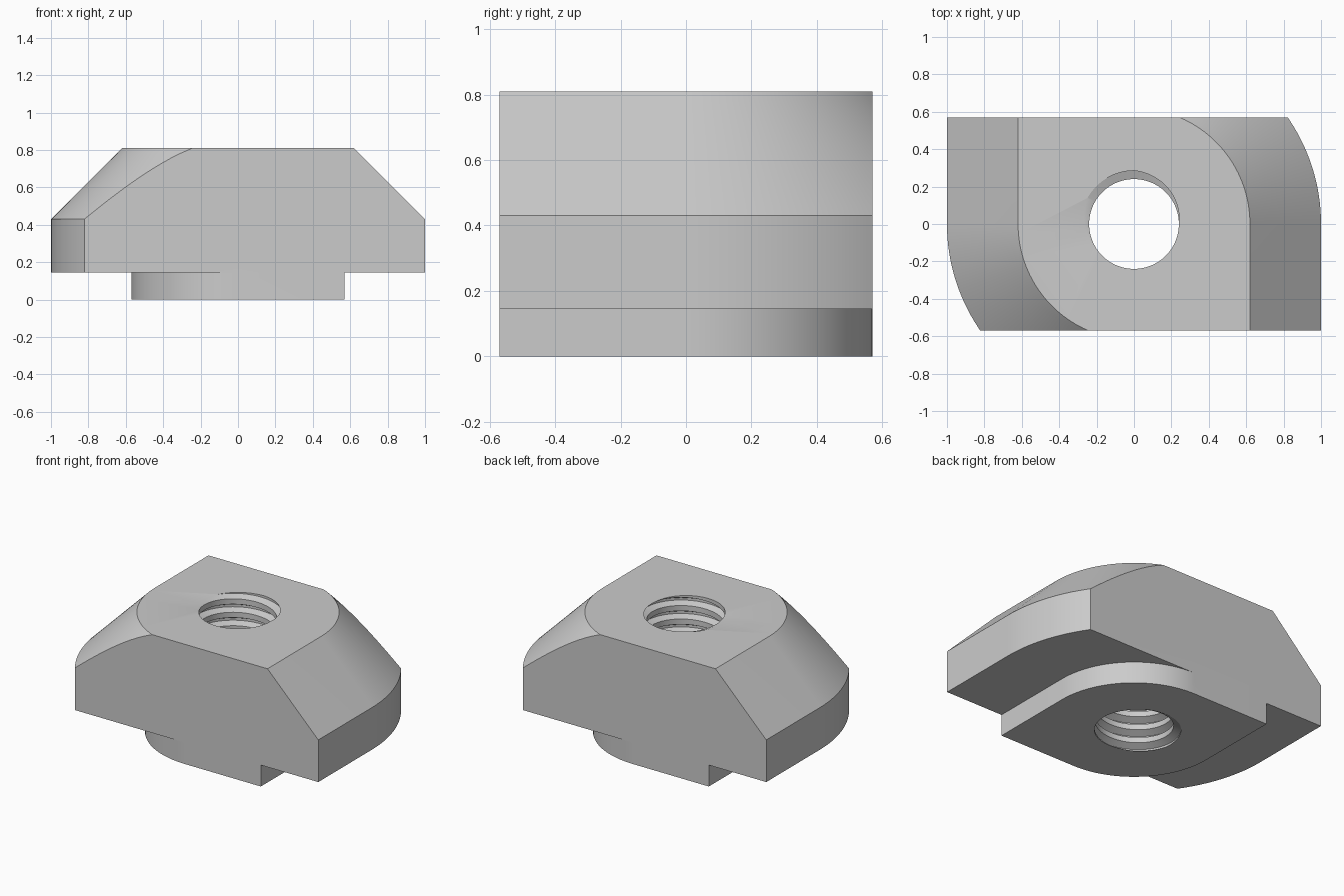
import bpy, bmesh, math

if "Cube" in bpy.data.objects:
    bpy.data.objects.remove(bpy.data.objects["Cube"], do_unlink=True)

HALF_DEPTH = 0.57
TOP = 0.81
ARC_STEPS = 28

steel = bpy.data.materials.new("plain grey steel")
steel.use_nodes = True
grey = (0.6, 0.6, 0.6, 1)
steel.diffuse_color = grey
steel.node_tree.nodes["Principled BSDF"].inputs["Base Color"].default_value = grey


def make_object(name, bm):
    bmesh.ops.recalc_face_normals(bm, faces=bm.faces)
    mesh = bpy.data.meshes.new(name)
    bm.to_mesh(mesh)
    bm.free()
    mesh.materials.append(steel)
    ob = bpy.data.objects.new(name, mesh)
    bpy.context.collection.objects.link(ob)
    return ob


def outline(radius):
    """Block outline with two opposite corners rounded about the centre."""
    sweep = math.asin(min(1, HALF_DEPTH / radius))
    half = [(radius, -HALF_DEPTH)]
    for i in range(ARC_STEPS + 1):
        a = sweep * i / ARC_STEPS
        half.append((radius * math.cos(a), radius * math.sin(a)))
    return half + [(-x, -y) for x, y in half]


def loft(name, sections):
    """Closed solid through (z, radius) sections."""
    bm = bmesh.new()
    rings = [[bm.verts.new((x, y, z)) for x, y in outline(r)] for z, r in sections]
    for low, high in zip(rings, rings[1:]):
        n = len(low)
        for i in range(n):
            j = (i + 1) % n
            bm.faces.new((low[i], low[j], high[j], high[i]))
    bm.faces.new(rings[0][::-1])
    bm.faces.new(rings[-1])
    return make_object(name, bm)


# Thread: groove profile as (phase, radius) around one turn
PITCH = 0.091
MINOR, MAJOR = 0.24, 0.285
PROFILE = [(0, MINOR), (0.25, MAJOR), (0.42, MAJOR), (0.6, MINOR), (1, MINOR)]


def thread_radius(phase):
    phase %= 1
    for (a, ra), (b, rb) in zip(PROFILE, PROFILE[1:]):
        if phase <= b:
            return ra + (rb - ra) * (phase - a) / (b - a)


def thread_cutter(low, high, columns=96):
    bm = bmesh.new()
    turns = int((high - low) / PITCH) + 3
    grid = []
    for c in range(columns + 1):
        turn = c / columns
        a = math.tau * turn
        column = []
        for k in range(-2, turns):
            for phase, _ in PROFILE[:-1]:
                z = TOP + PITCH * (turn - phase - k)
                z = max(low, min(high, z))
                r = thread_radius(turn - (z - TOP) / PITCH)
                column.append(bm.verts.new((r * math.cos(a), r * math.sin(a), z)))
        grid.append(column)
    for left, right in zip(grid, grid[1:]):
        for i in range(len(left) - 1):
            bm.faces.new((left[i], left[i + 1], right[i + 1], right[i]))
    bmesh.ops.remove_doubles(bm, verts=bm.verts, dist=0.00005)
    # Close both ends with fans
    rim = [e for e in bm.edges if e.is_boundary]
    for z in (low, high):
        centre = bm.verts.new((0, 0, z))
        for e in rim:
            if all(abs(v.co.z - z) < 0.001 for v in e.verts):
                bm.faces.new((e.verts[0], e.verts[1], centre))
    loose = [e for e in bm.edges if not e.link_faces]
    bmesh.ops.delete(bm, geom=loose, context='EDGES')
    return make_object("thread_cutter", bm)


def combine(target, other, operation):
    other.hide_render = True
    mod = target.modifiers.new(operation.lower(), 'BOOLEAN')
    mod.operation = operation
    mod.solver = 'EXACT'
    mod.object = other
    bpy.context.view_layer.objects.active = target
    bpy.ops.object.modifier_apply(modifier=mod.name)
    bpy.data.objects.remove(other, do_unlink=True)


# Wide body: straight wall, then a conical chamfer up to the top face
STEPS = 14
wall, shoulder = 0.145, 0.43
chamfer = [(shoulder + (TOP - shoulder) * i / STEPS, 1 - 0.38 * i / STEPS)
           for i in range(STEPS + 1)]
body = loft("slot_nut_body", [(wall, 1)] + chamfer)

# Narrow foot below, joined into the body
foot = loft("foot", [(0, HALF_DEPTH), (wall + 0.1, HALF_DEPTH)])
combine(body, foot, 'UNION')

# Threaded bore through the whole part
combine(body, thread_cutter(-0.06, TOP + 0.06), 'DIFFERENCE')

bpy.ops.object.select_all(action='DESELECT')
body.select_set(True)
bpy.context.view_layer.objects.active = body
bpy.ops.object.shade_smooth_by_angle(angle=math.radians(25))
